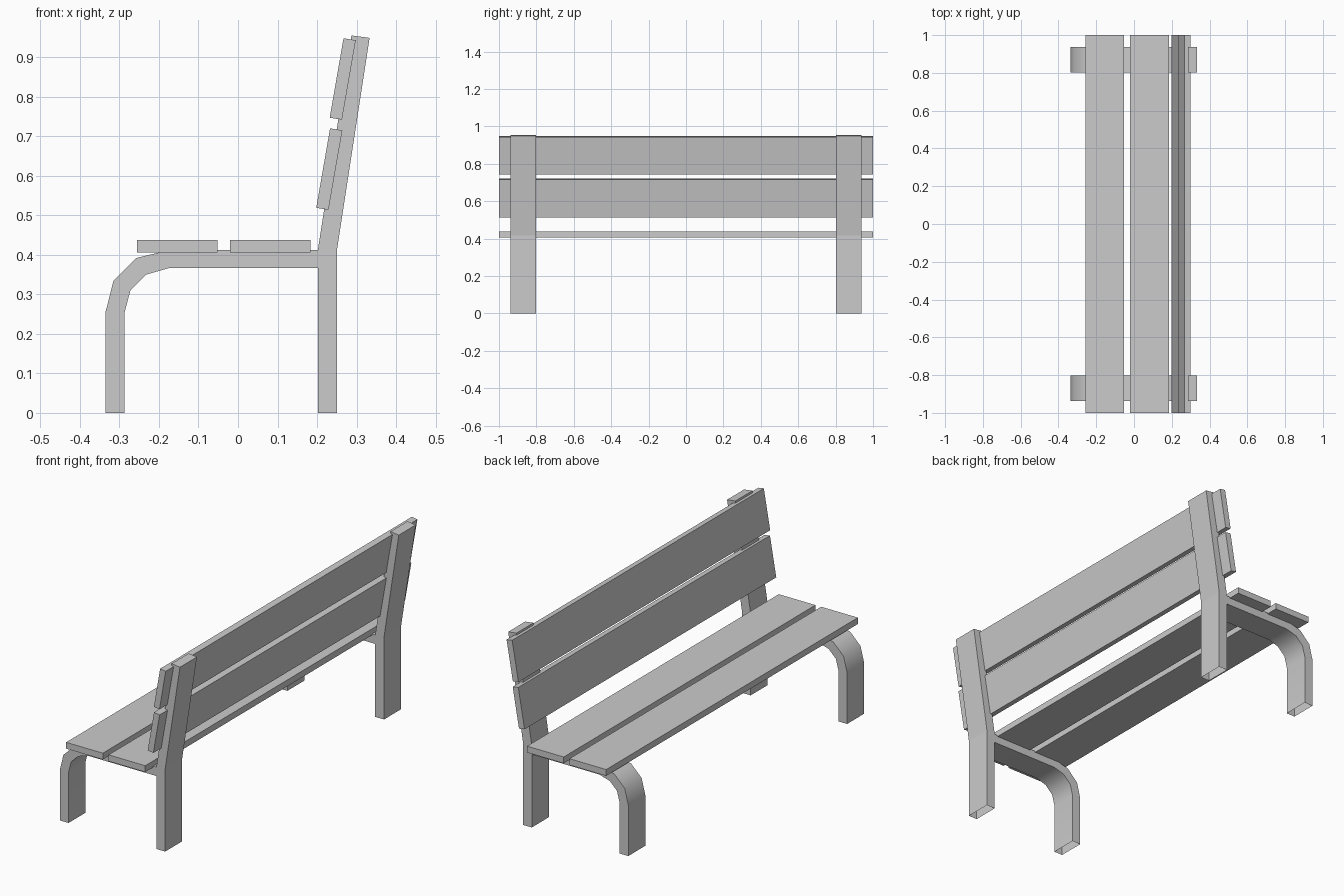
import bpy
import bmesh
import math

if "Cube" in bpy.data.objects:
    bpy.data.objects.remove(bpy.data.objects["Cube"])

LEG_IN, LEG_OUT = 0.802, 0.937


def sweep(name, pairs, y0, y1, cap_start, cap_end):
    """Solid strip through (x, z) point pairs, spanning y0 to y1."""
    bm = bmesh.new()
    rings = []
    for (ax, az), (bx, bz) in pairs:
        pts = [(ax, y0, az), (bx, y0, bz), (bx, y1, bz), (ax, y1, az)]
        rings.append([bm.verts.new(p) for p in pts])
    for r, s in zip(rings, rings[1:]):
        for i in range(4):
            j = (i + 1) % 4
            bm.faces.new((r[i], r[j], s[j], s[i]))
    if cap_start:
        bm.faces.new(rings[0][::-1])
    if cap_end:
        bm.faces.new(rings[-1])
    bmesh.ops.recalc_face_normals(bm, faces=bm.faces)
    # open strips: make sure normals point outward
    if bm.calc_volume(signed=True) < 0:
        bmesh.ops.reverse_faces(bm, faces=bm.faces)
    mesh = bpy.data.meshes.new(name)
    bm.to_mesh(mesh)
    bm.free()
    ob = bpy.data.objects.new(name, mesh)
    bpy.context.collection.objects.link(ob)
    return ob


def mirror_y(ob):
    mod = ob.modifiers.new("other_side", 'MIRROR')
    mod.use_axis = (False, True, False)
    mod.use_mirror_merge = False


# Front legs bending into the seat rails (open at the foot and at the joint)
front_leg = sweep("front_leg_and_rail", [
    ((-0.335, 0.0), (-0.287, 0.0)),
    ((-0.335, 0.256), (-0.287, 0.254)),
    ((-0.315, 0.335), (-0.272, 0.311)),
    ((-0.257, 0.392), (-0.232, 0.350)),
    ((-0.175, 0.412), (-0.173, 0.367)),
    ((0.202, 0.412), (0.202, 0.367)),
], LEG_IN, LEG_OUT, False, False)
bpy.context.view_layer.objects.active = front_leg
front_leg.select_set(True)
bpy.ops.object.shade_smooth_by_angle(angle=math.radians(40))
mirror_y(front_leg)

# Rear legs leaning back above the seat (open at the foot)
rear_leg = sweep("rear_leg", [
    ((0.202, 0.0), (0.251, 0.0)),
    ((0.202, 0.412), (0.251, 0.416)),
    ((0.287, 0.955), (0.333, 0.949)),
], LEG_IN, LEG_OUT, False, True)
mirror_y(rear_leg)

# Seat slats
for name, x0, x1 in (("seat_slat_front", -0.256, -0.052),
                     ("seat_slat_rear", -0.020, 0.184)):
    sweep(name, [((x0, 0.406), (x0, 0.438)), ((x1, 0.406), (x1, 0.438))],
          -1, 1, True, True)

# Backrest slats
for name, x, z in (("back_slat_lower", 0.198, 0.519),
                   ("back_slat_upper", 0.232, 0.747)):
    sweep(name, [((x, z), (x + 0.031, z - 0.005)),
                 ((x + 0.035, z + 0.201), (x + 0.066, z + 0.196))],
          -1, 1, True, True)
